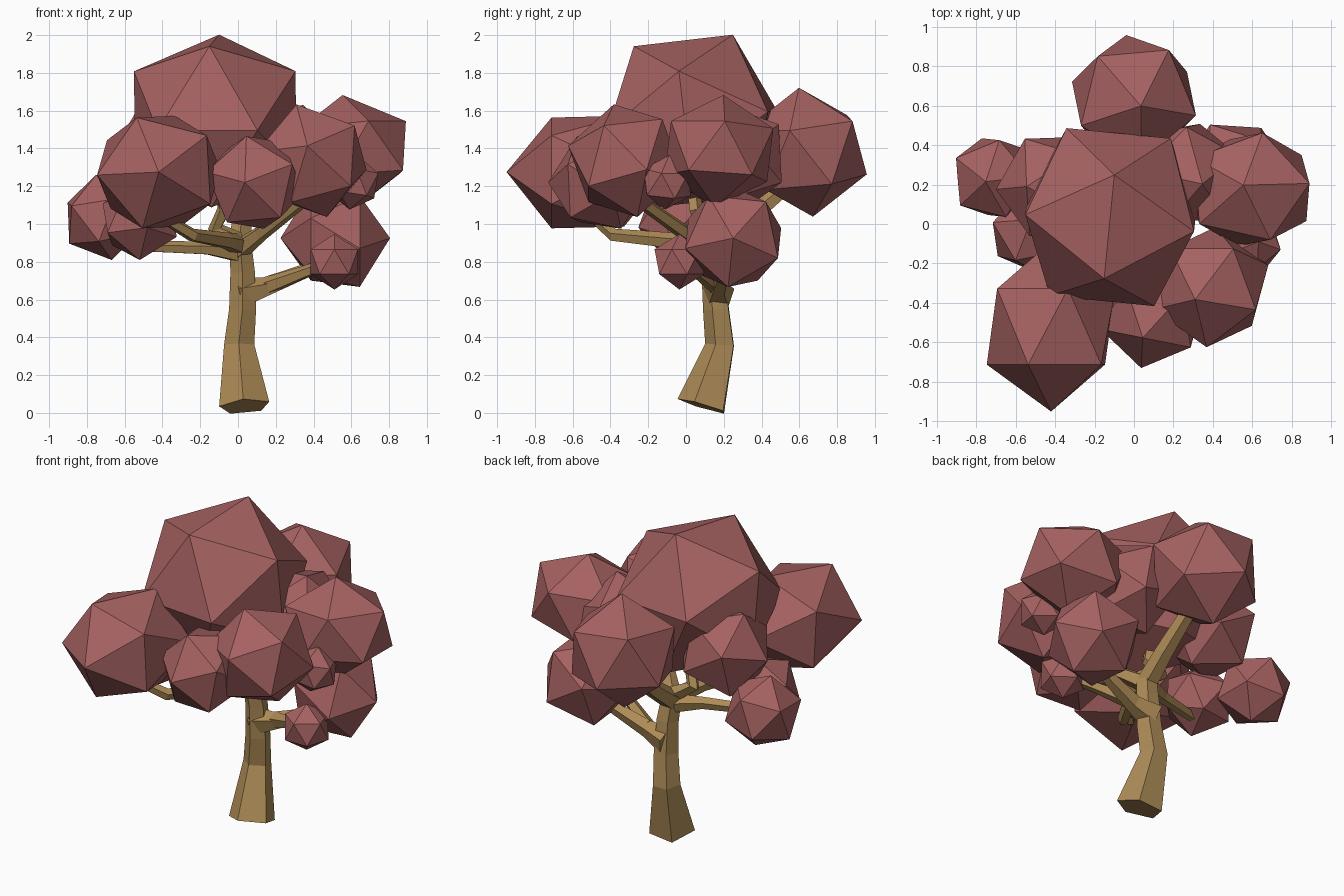
import bpy, bmesh, math
from mathutils import Vector, Matrix

if "Cube" in bpy.data.objects:
    bpy.data.objects.remove(bpy.data.objects["Cube"])


def material(name, color):
    m = bpy.data.materials.new(name)
    m.diffuse_color = (*color, 1)
    m.use_nodes = True
    m.node_tree.nodes["Principled BSDF"].inputs["Base Color"].default_value = m.diffuse_color
    return m


LEAF = material("leaf_red", (0.38, 0.12, 0.12))
WOOD = material("bark", (0.42, 0.26, 0.095))


def finish(bm, name, mat):
    bmesh.ops.recalc_face_normals(bm, faces=bm.faces)
    me = bpy.data.meshes.new(name)
    bm.to_mesh(me)
    bm.free()
    me.materials.append(mat)
    ob = bpy.data.objects.new(name, me)
    bpy.context.collection.objects.link(ob)
    return ob


def frame(a, b):
    z = Vector(a).normalized()
    x = Vector(b) - z * z.dot(Vector(b))
    x.normalize()
    return Matrix((x, z.cross(x), z)).transposed()


# Leaf clump: icosahedron with one corner toward a and a neighbouring corner toward b
def clump(name, center, radii, a, b):
    bm = bmesh.new()
    bmesh.ops.create_icosphere(bm, subdivisions=1, radius=1)
    top = max(bm.verts, key=lambda v: v.co.z)
    near = top.link_edges[0].other_vert(top)
    rot = frame(a, b) @ frame(top.co, near.co).transposed()
    r = Vector(radii) if isinstance(radii, tuple) else Vector((radii,) * 3)
    for v in bm.verts:
        v.co = Vector(center) + (rot @ v.co) * r
    return finish(bm, name, LEAF)


# Tapered tube along points given as (x, y, z, radius)
def limb(name, path, sides=5, turn=0.0):
    pts = [Vector(p[:3]) for p in path]
    whole = (pts[-1] - pts[0]).normalized()
    ref = Vector((0, 1, 0)) if abs(whole.z) > 0.8 else Vector((0, 0, 1))
    bm = bmesh.new()
    rings = []
    for i, p in enumerate(pts):
        d_in = (p - pts[max(i - 1, 0)]).normalized()
        d_out = (pts[min(i + 1, len(pts) - 1)] - p).normalized()
        f = frame(d_in + d_out, ref)
        rings.append([bm.verts.new(p + f @ Vector((math.cos(t), math.sin(t), 0)) * path[i][3])
                      for t in (turn + k * math.tau / sides for k in range(sides))])
    for r0, r1 in zip(rings, rings[1:]):
        for k in range(sides):
            n = (k + 1) % sides
            bm.faces.new((r0[k], r0[n], r1[n], r1[k]))
    bm.faces.new(rings[0])
    bm.faces.new(rings[-1])
    return finish(bm, name, WOOD)


# Trunk
limb("trunk", [(.035, .09, .035, .14), (.007, .185, .36, .084), (.025, .165, .55, .075),
               (.025, .15, .75, .068), (.01, .12, .93, .06)], turn=0.6)

# Branches
limb("branch_right", [(.01, .17, .63, .09), (.15, .17, .665, .055), (.4, .2, .765, .038),
                      (.55, .22, .82, .034)])
limb("twig_right", [(.15, .17, .67, .05), (.34, .07, .74, .035), (.5, -.02, .8, .03)])
limb("branch_front_left", [(.01, .13, .89, .06), (-.06, -.08, .91, .045),
                           (-.24, -.38, .94, .036), (-.42, -.5, 1.05, .03)])
limb("branch_left", [(.01, .13, .85, .06), (-.16, .06, .87, .038), (-.5, -.03, .88, .03)])
limb("branch_back", [(.01, .12, .86, .065), (.02, .3, 1.0, .055), (.01, .56, 1.22, .042)])
limb("branch_front_right", [(.0, .13, .86, .06), (.12, -.0, .95, .042), (.34, -.24, 1.12, .035)])
limb("branch_back_left", [(.0, .12, .91, .05), (-.12, .1, .98, .042), (-.07, .05, 1.08, .04),
                          (-.11, .03, 1.25, .035)])

# Foliage: name, centre, radius, corner direction, neighbouring corner direction
CLUMPS = [
    ("top", (-.12, .035, 1.545), .505, (.02, .21, .45), (-.04, -.4, .32)),
    ("front_left", (-.42, -.52, 1.275), (.365, .43, .345), (0, -1, 0), (-1, 0, -.05)),
    ("back", (0, .635, 1.38), .345, (-.04, .33, -.12), (.22, .24, .22)),
    ("right", (.59, .175, 1.385), (.355, .32, .3), (-.03, .02, .29), (.33, .03, .11)),
    ("low_right", (.515, .25, .925), .29, (1, 0, 0), (.15, .18, .2)),
    ("inner_back", (.25, .25, 1.35), .3, (.02, .27, .2), (.1, .26, -.2)),
    ("front_right", (.39, -.32, 1.335), .315, (-.02, -.27, .07), (.25, .02, .16)),
    ("front_middle", (.09, -.46, 1.22), .275, (-.05, -.25, 0), (-.04, -.1, .22)),
    ("left", (-.71, .235, 1.035), .23, (-.04, -.02, .22), (-.2, .1, .1)),
    ("low_left", (-.52, -.04, 1.02), .22, (0, -.06, -.2), (.18, -.05, -.1)),
    ("back_left", (-.41, .19, 1.33), .29, (-.12, 0, .23), (-.23, -.01, .05)),
    ("small_right", (.61, -.1, 1.22), .145, (.02, .01, .14), (.1, -.02, .06)),
    ("small_low_right", (.51, -.035, .8), .147, (0, 0, 1), (0, -.12, 0.05)),
]
for name, c, r, a, b in CLUMPS:
    clump("foliage_" + name, c, r, a, b)
